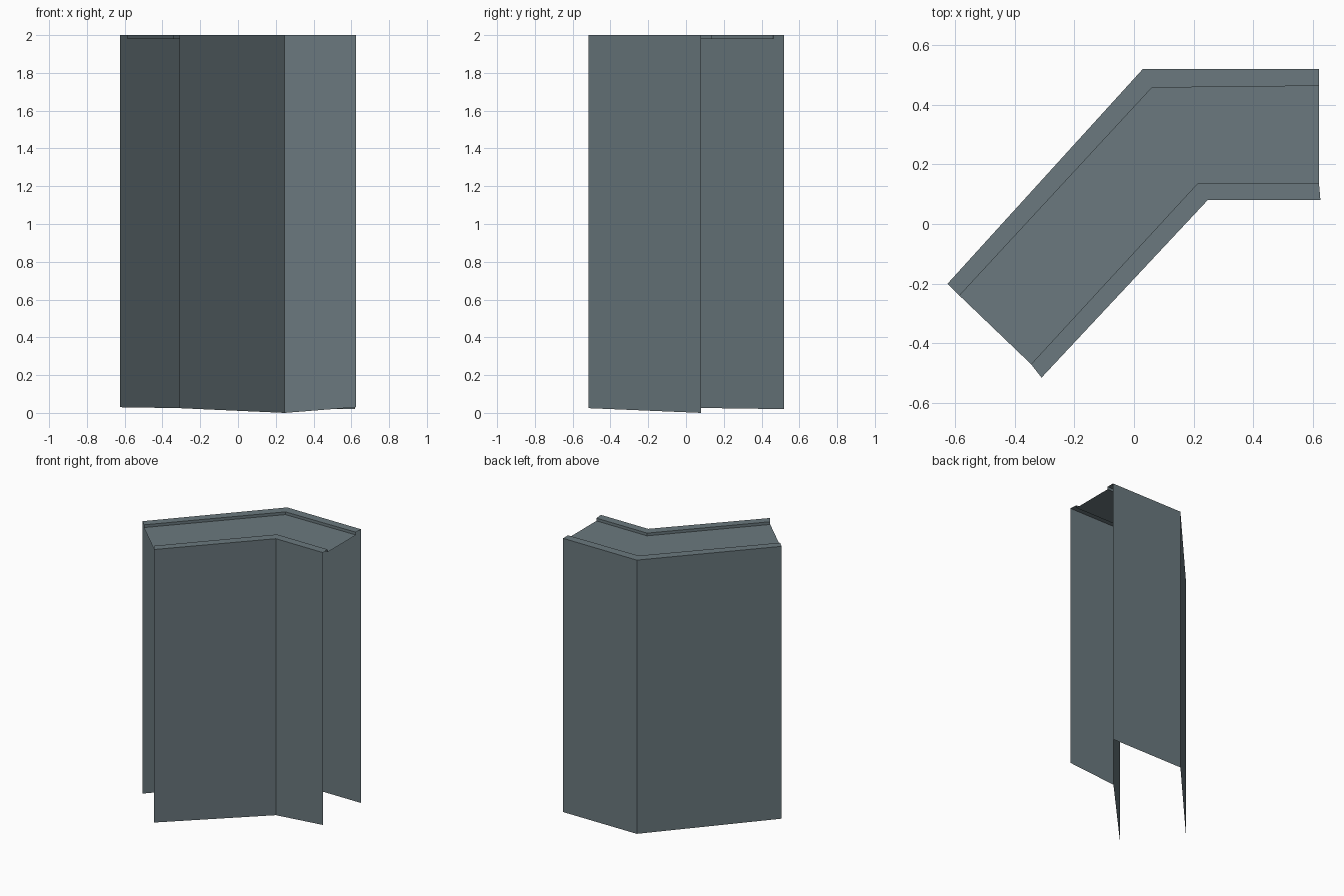
import bpy
import bmesh

cube = bpy.data.objects.get("Cube")
if cube:
    bpy.data.objects.remove(cube, do_unlink=True)

# One slate colour for the whole wall
slate = bpy.data.materials.new("slate_grey")
slate.use_nodes = True
colour = (0.145, 0.19, 0.21, 1)
slate.diffuse_color = colour
slate.node_tree.nodes["Principled BSDF"].inputs["Base Color"].default_value = colour

TOP, WALKWAY = 2.0, 1.98

# Plan lines of the bent wall: left end, bend, right end
back_edge = [(-0.625, -0.20), (0.03, 0.52), (0.62, 0.52)]
back_lip = [(-0.585, -0.24), (0.06, 0.457), (0.62, 0.463)]
front_lip = [(-0.345, -0.47), (0.215, 0.138), (0.62, 0.138)]
front_edge = [(-0.31, -0.515), (0.247, 0.08), (0.625, 0.08)]
back_foot = [0.03, 0.02, 0.02]
front_foot = [0.025, 0.0, 0.03]


def level(line, z):
    """Lift a plan line to one height, or to one height per point."""
    heights = z if isinstance(z, list) else [z] * len(line)
    return [(x, y, h) for (x, y), h in zip(line, heights)]


def sheet(name, rows):
    """Skin consecutive rows of points with quads."""
    bm = bmesh.new()
    grid = [[bm.verts.new(p) for p in row] for row in rows]
    for a, b in zip(grid, grid[1:]):
        for i in range(len(a) - 1):
            bm.faces.new((a[i], b[i], b[i + 1], a[i + 1]))
    bm.normal_update()
    mesh = bpy.data.meshes.new(name)
    bm.to_mesh(mesh)
    bm.free()
    mesh.materials.append(slate)
    obj = bpy.data.objects.new(name, mesh)
    bpy.context.collection.objects.link(obj)
    return obj


# Rows run from the back foot, over the top, to the front foot
sheet("back_wall", [level(back_edge, back_foot), level(back_edge, TOP)])
sheet("back_rim", [level(back_edge, TOP), level(back_lip, TOP),
                   level(back_lip, WALKWAY)])
sheet("walkway", [level(back_lip, WALKWAY), level(front_lip, WALKWAY)])
sheet("front_rim", [level(front_lip, WALKWAY), level(front_lip, TOP),
                    level(front_edge, TOP)])
sheet("front_wall", [level(front_edge, TOP), level(front_edge, front_foot)])
